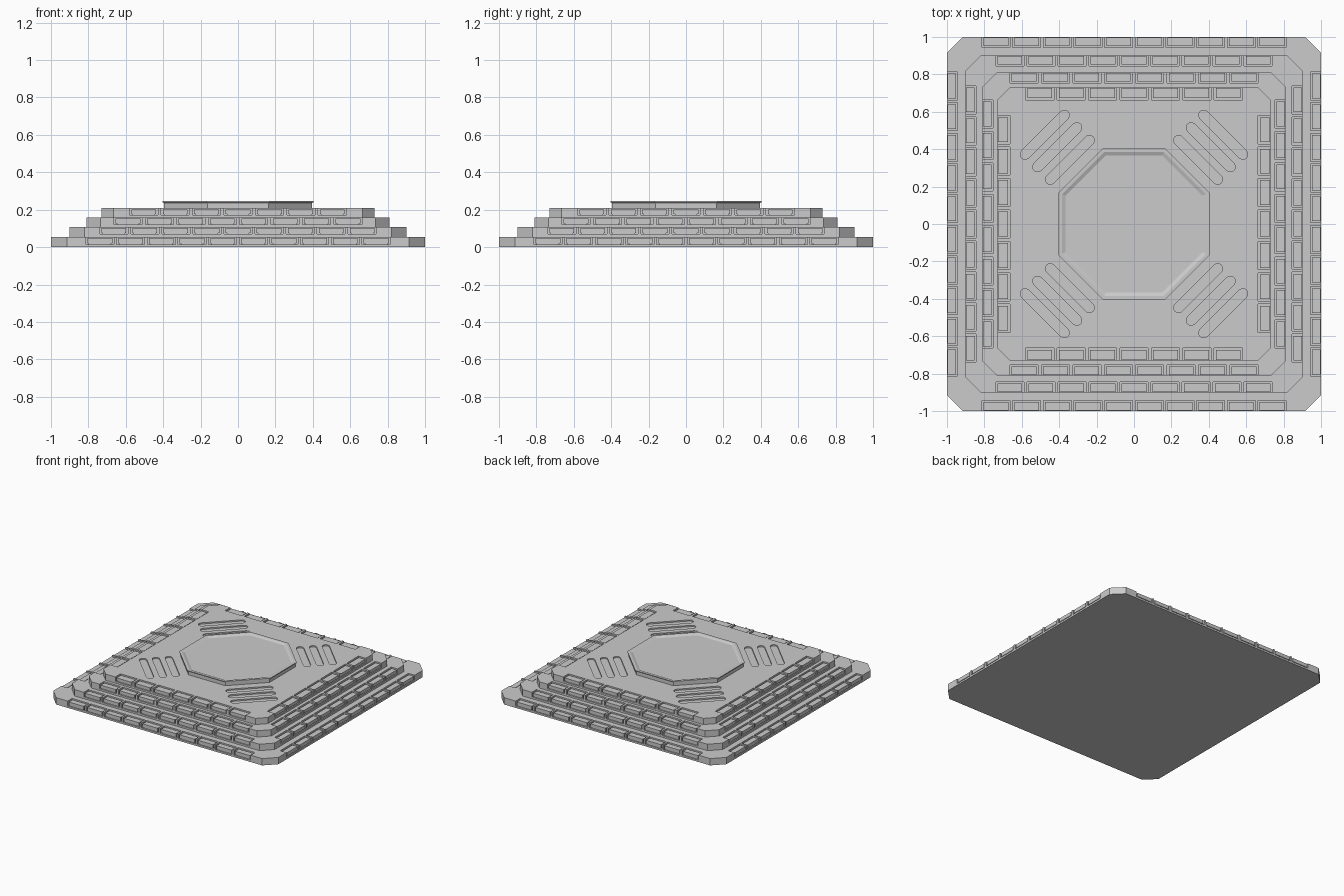
import bpy, bmesh, math
from mathutils import Matrix

if "Cube" in bpy.data.objects:
    bpy.data.objects.remove(bpy.data.objects["Cube"])

# half width, corner cut, bottom z, top z, brick count, brick pitch, notch depth
TIERS = [
    (1.00, 0.085, 0.000, 0.055, 10, 0.164, 0.056),
    (0.90, 0.080, 0.055, 0.107, 9, 0.166, 0.056),
    (0.81, 0.075, 0.107, 0.158, 8, 0.168, 0.056),
    (0.73, 0.065, 0.158, 0.208, 7, 0.168, 0.066),
]
BRICK = 0.132
GAP = 0.009


def add_prism(bm, pts, z0, z1):
    face = bm.faces.new([bm.verts.new((x, y, z0)) for x, y in pts])
    geo = bmesh.ops.extrude_face_region(bm, geom=[face])["geom"]
    for v in geo:
        if isinstance(v, bmesh.types.BMVert):
            v.co.z = z1


def finish(bm, name):
    bmesh.ops.recalc_face_normals(bm, faces=bm.faces[:])
    me = bpy.data.meshes.new(name)
    bm.to_mesh(me)
    bm.free()
    ob = bpy.data.objects.new(name, me)
    bpy.context.collection.objects.link(ob)
    return ob


def four_sides(side):
    pts = []
    for k in range(4):
        c, s = [(1, 0), (0, 1), (-1, 0), (0, -1)][k]
        pts += [(x * c - y * s, x * s + y * c) for x, y in side]
    return pts


def centres(count, pitch):
    return [(i - (count - 1) / 2) * pitch for i in range(count)]


def cut_box(cx, half, z0, z1, y0, y1):
    return [(cx - half, y0), (cx + half, y0), (cx + half, y1), (cx - half, y1)], z0, z1


tier_objects = []
for n, (h, c, z0, z1, count, pitch, deep) in enumerate(TIERS, 1):
    # stepped slab with notches along the upper edge
    plain = [(-h + c, -h), (h - c, -h)]
    notched = [plain[0]]
    for x in centres(count, pitch):
        a, b = x - BRICK / 2 - GAP, x + BRICK / 2 + GAP
        notched += [(a, -h), (a, -h + deep), (b, -h + deep), (b, -h)]
    notched.append(plain[1])
    ledge = z0 + 0.014
    bm = bmesh.new()
    add_prism(bm, four_sides(plain), z0, ledge)
    add_prism(bm, four_sides(notched), ledge, z1)
    tier_objects.append(finish(bm, f"tier_{n}"))

    # bricks set into the notches
    bm = bmesh.new()
    for k in range(4):
        part = bmesh.new()
        for x in centres(count, pitch):
            add_prism(part, *cut_box(x, BRICK / 2, ledge + 0.006, z1 - 0.006,
                                     -h + 0.002, -h + deep - GAP))
            add_prism(part, *cut_box(x, BRICK / 2 - 0.006, ledge, ledge + 0.006,
                                     -h + 0.010, -h + deep - GAP))
        part.transform(Matrix.Rotation(k * math.pi / 2, 4, "Z"))
        me = bpy.data.meshes.new("tmp")
        part.to_mesh(me)
        part.free()
        bm.from_mesh(me)
        bpy.data.meshes.remove(me)
    finish(bm, f"tier_{n}_bricks")

# three rounded slots facing each corner of the top
bm = bmesh.new()
L, R = 0.148, 0.027
for k in range(4):
    ang = math.pi / 4 + k * math.pi / 2
    c, s = math.cos(ang), math.sin(ang)
    for dist in (0.485, 0.58, 0.675):
        pts = []
        for end in (1, -1):
            for i in range(7):
                t = math.pi * i / 6
                u, v = end * R * math.cos(t), end * (L + R * math.sin(t))
                pts.append(((dist + u) * c - v * s, (dist + u) * s + v * c))
        add_prism(bm, pts, 0.198, 0.25)
cutter = finish(bm, "slot_cutter")
cutter.hide_render = True
cutter.hide_set(True)
mod = tier_objects[3].modifiers.new("slots", "BOOLEAN")
mod.operation = "DIFFERENCE"
mod.solver = "EXACT"
mod.use_self = True
mod.object = cutter

# octagonal platform with a lipped rim and sunken top
profile = [(0.395, 0.206), (0.395, 0.236), (0.404, 0.239), (0.404, 0.246),
           (0.385, 0.246), (0.366, 0.238)]
bm = bmesh.new()
rings = []
for r, z in profile:
    rr = r / math.cos(math.pi / 8)
    rings.append([bm.verts.new((rr * math.cos(math.pi / 8 + i * math.pi / 4),
                                rr * math.sin(math.pi / 8 + i * math.pi / 4), z))
                  for i in range(8)])
for a, b in zip(rings, rings[1:]):
    for i in range(8):
        j = (i + 1) % 8
        bm.faces.new((a[i], a[j], b[j], b[i]))
bm.faces.new(rings[0][::-1])
bm.faces.new(rings[-1])
finish(bm, "octagon_platform")
